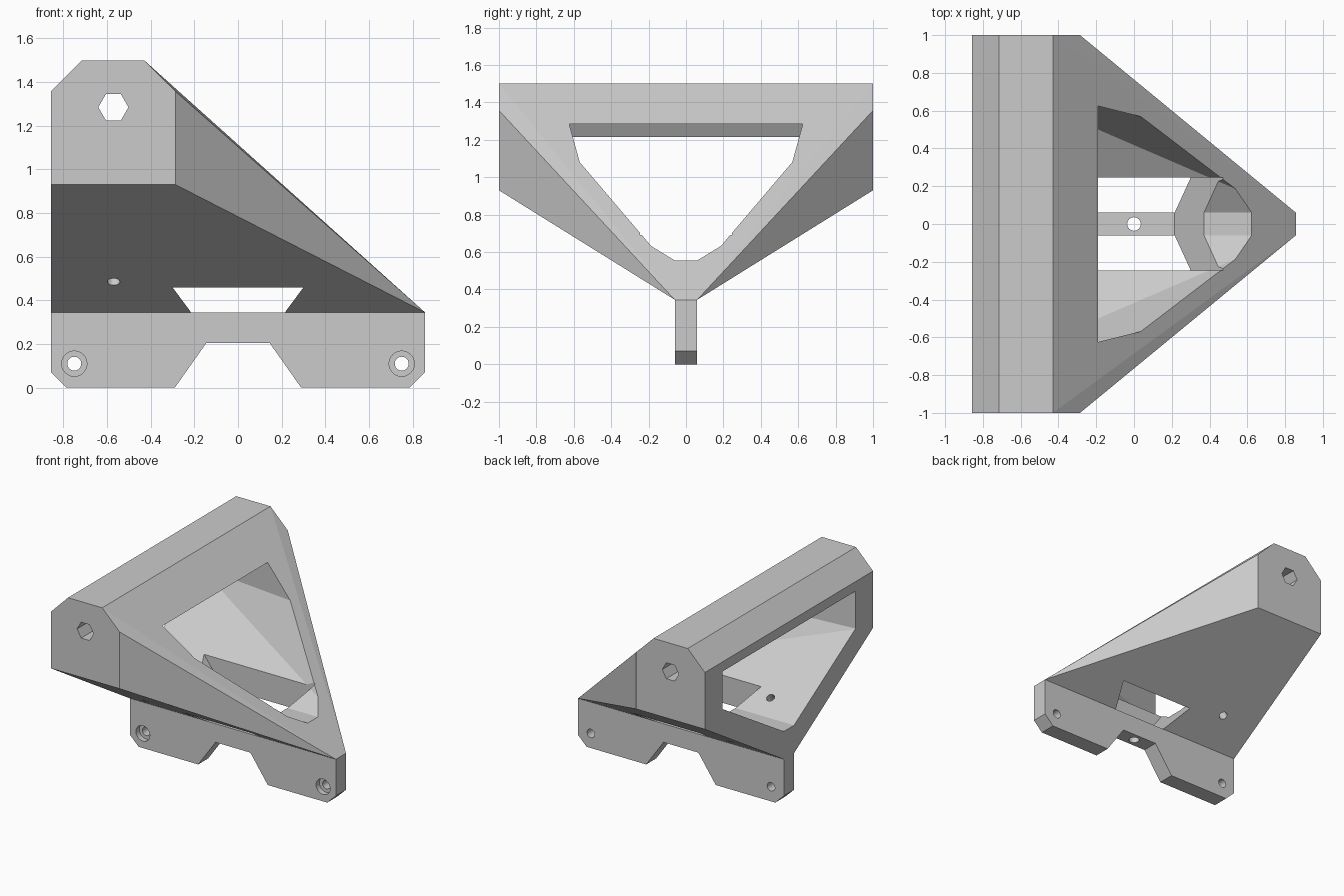
import bpy, bmesh, math
from mathutils import Vector

if "Cube" in bpy.data.objects:
    bpy.data.objects.remove(bpy.data.objects["Cube"], do_unlink=True)

grey = bpy.data.materials.new("plain grey")
grey.use_nodes = True
grey.diffuse_color = (0.6, 0.6, 0.6, 1)
grey.node_tree.nodes["Principled BSDF"].inputs["Base Color"].default_value = (0.6, 0.6, 0.6, 1)


def hull(name, points):
    """Convex solid wrapped around a few points."""
    bm = bmesh.new()
    for p in points:
        bm.verts.new(p)
    bmesh.ops.convex_hull(bm, input=bm.verts[:])
    bmesh.ops.dissolve_limit(bm, angle_limit=0.002, verts=bm.verts[:], edges=bm.edges[:])
    bmesh.ops.recalc_face_normals(bm, faces=bm.faces[:])
    mesh = bpy.data.meshes.new(name)
    bm.to_mesh(mesh)
    bm.free()
    mesh.materials.append(grey)
    obj = bpy.data.objects.new(name, mesh)
    bpy.context.collection.objects.link(obj)
    return obj


def prism(name, profile, y0, y1):
    """Convex x-z profile run along y."""
    return hull(name, [(x, y, z) for x, z in profile for y in (y0, y1)])


def ring(x, z, radius, sides):
    turn = math.tau / sides
    return [(x + radius * math.cos(i * turn), z + radius * math.sin(i * turn)) for i in range(sides)]


def rod(name, center, axis, radius, half, sides=24):
    """Round cutter along any axis."""
    spin = Vector((0, 0, 1)).rotation_difference(Vector(axis))
    pts = [Vector((x, y, s)) for x, y in ring(0, 0, radius, sides) for s in (-half, half)]
    return hull(name, [Vector(center) + spin @ p for p in pts])


def both(points):
    """Mirror points across the middle plane."""
    return [(x, s * y, z) for x, y, z in points for s in (-1, 1)]


def combine(target, tool, operation="DIFFERENCE"):
    mod = target.modifiers.new("combine", "BOOLEAN")
    mod.operation, mod.solver, mod.object = operation, "EXACT", tool
    bpy.context.view_layer.objects.active = target
    bpy.ops.object.modifier_apply(modifier=mod.name)
    bpy.data.objects.remove(tool, do_unlink=True)


END, RAIL, FOOT = 0.857, 0.06, 0.345

# Wedge body: wide chamfered bar narrowing down to the foot rail
bar = [(-END, 0.93), (-0.286, 0.93), (-0.286, 1.357), (-0.43, 1.5), (-0.715, 1.5), (-END, 1.357)]
body = hull("bracket_body", both([(x, 1, z) for x, z in bar] + [(-END, RAIL, FOOT), (END, RAIL, FOOT)]))

# Foot rail under the body
foot = [(-END, 0.07), (-0.785, 0), (0.785, 0), (END, 0.07), (END, FOOT), (-END, FOOT)]
combine(body, prism("foot_rail", foot, -RAIL, RAIL), "UNION")

# Hollow interior, open at the back and on the slope
combine(body, hull("cavity", both([
    (-0.87, 0.793, 1.285), (-0.87, 0.793, 1.004), (-0.87, RAIL, 0.555),
    (0.83, RAIL, 0.555), (END, 0.365, 1.15), (END, 0.365, 1.285)])))

# Flared slot above the rail and notch below it
combine(body, prism("slot", [(-0.215, FOOT), (0.215, FOOT), (0.515, 0.75), (-0.515, 0.75)], -0.245, 0.245))
combine(body, prism("notch", [(-0.145, 0.205), (0.145, 0.205), (0.36, -0.1), (-0.36, -0.1)], -0.2, 0.2))

# Rail screw holes with counterbores on the front
for x in (-0.75, 0.75):
    combine(body, prism("screw_hole", ring(x, 0.11, 0.032, 24), -0.2, 0.2))
    combine(body, prism("counterbore", ring(x, 0.11, 0.058, 24), -0.2, -0.02))

# Centre hole in the rail, and one hole through each sloping floor
combine(body, rod("centre_hole", (0, 0, 0.275), (0, 0, 1), 0.036, 0.15))
for s in (-1, 1):
    combine(body, rod("floor_hole", (-0.57, s * 0.285, 0.485), (0, -s * 0.53, 0.85), 0.029, 0.3))

# Hexagonal tube inside the bar
combine(body, prism("hex_tube", ring(-0.571, 1.285, 0.08, 6), -0.85, 0.85), "UNION")
combine(body, prism("hex_bore", ring(-0.571, 1.285, 0.069, 6), -1.2, 1.2))
